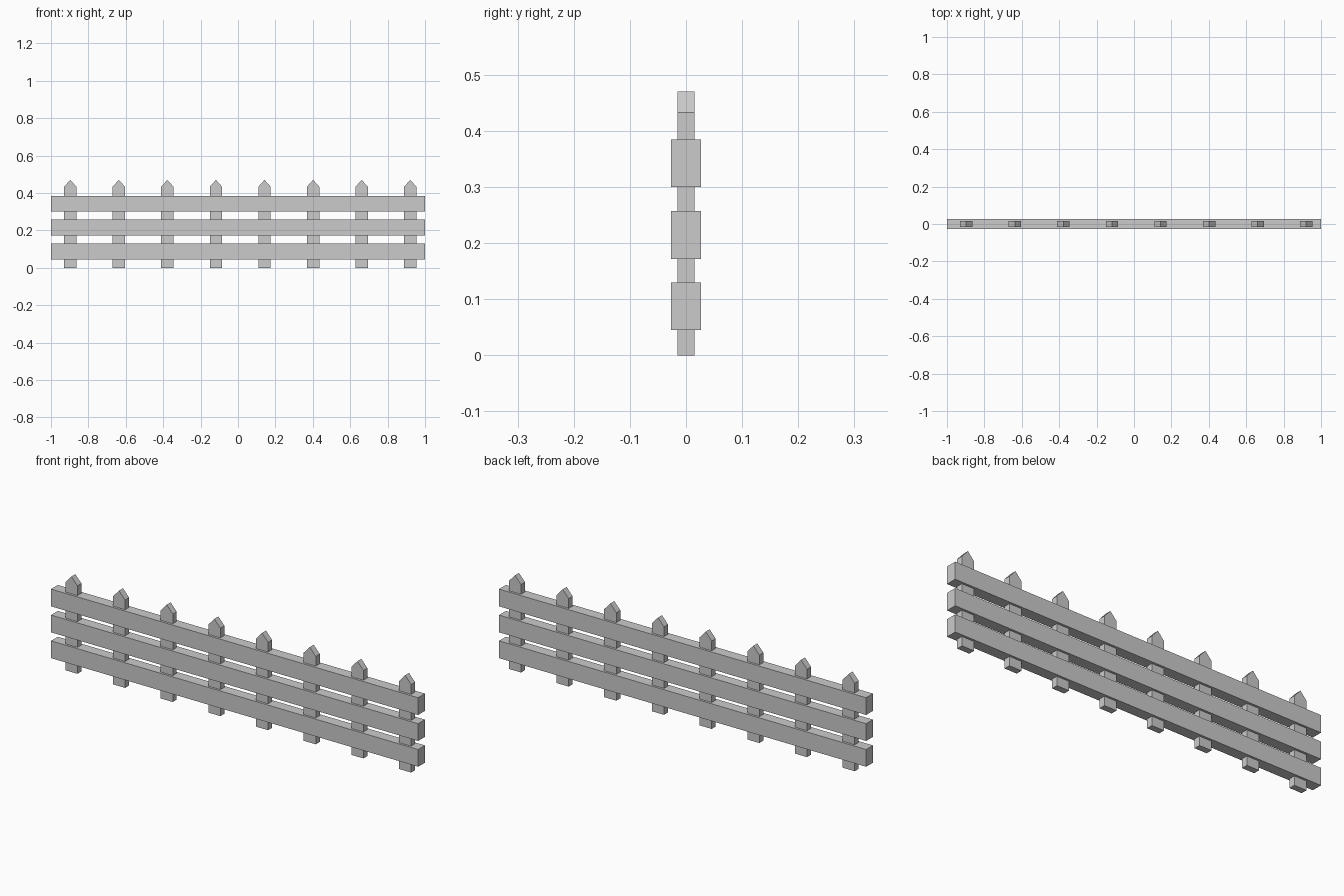
import bpy
import bmesh

cube = bpy.data.objects.get("Cube")
if cube:
    bpy.data.objects.remove(cube, do_unlink=True)

# Single plain grey
GREY = (0.6, 0.6, 0.6, 1.0)
grey = bpy.data.materials.new("plain_grey")
grey.use_nodes = True
grey.diffuse_color = GREY
grey.node_tree.nodes["Principled BSDF"].inputs["Base Color"].default_value = GREY


def prism(name, outline, depth, x=0.0, z=0.0):
    """Extrude an (x, z) outline along y, centred on y = 0."""
    bm = bmesh.new()
    face = bm.faces.new([bm.verts.new((px, -depth / 2, pz)) for px, pz in outline])
    ext = bmesh.ops.extrude_face_region(bm, geom=[face])
    moved = [v for v in ext["geom"] if isinstance(v, bmesh.types.BMVert)]
    bmesh.ops.translate(bm, verts=moved, vec=(0, depth, 0))
    bmesh.ops.recalc_face_normals(bm, faces=bm.faces)
    mesh = bpy.data.meshes.new(name)
    bm.to_mesh(mesh)
    bm.free()
    mesh.materials.append(grey)
    obj = bpy.data.objects.new(name, mesh)
    obj.location = (x, 0, z)
    bpy.context.collection.objects.link(obj)
    return obj


# Pointed pickets
HALF, SHOULDER, TIP = 0.033, 0.433, 0.47
picket = [(-HALF, 0), (HALF, 0), (HALF, SHOULDER), (0, TIP), (-HALF, SHOULDER)]
for i in range(8):
    prism(f"picket_{i + 1}", picket, 0.031, x=-0.897 + i * 0.2597)

# Horizontal rails enclosing the pickets
RAIL_H = 0.085
rail = [(-1, 0), (1, 0), (1, RAIL_H), (-1, RAIL_H)]
for name, z in (("lower", 0.045), ("middle", 0.172), ("upper", 0.3)):
    prism(f"{name}_rail", rail, 0.053, z=z)
